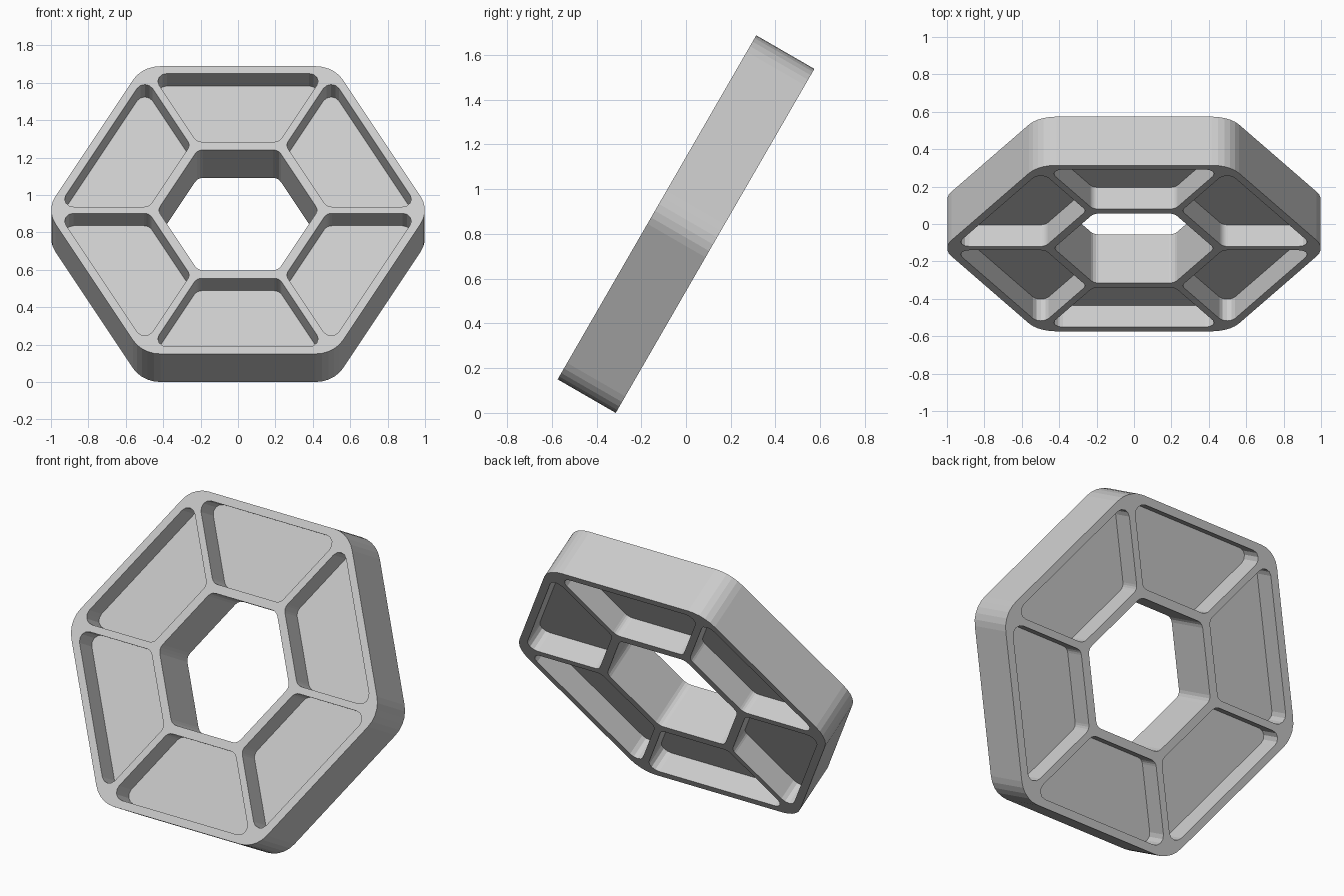
import bpy, bmesh
from math import radians, sin, cos, tan, pi
from mathutils import Vector, Matrix

if "Cube" in bpy.data.objects:
    bpy.data.objects.remove(bpy.data.objects["Cube"])

APO = 0.888      # centre to flat side of the outer hexagon
THICK = 0.30
TILT = radians(60)
DEPTH = 0.133    # pocket depth on each face
SPOKE = 0.04     # spoke width


def hexagon(apothem):
    r = apothem / cos(pi / 6)
    return [Vector((r * cos(k * pi / 3), r * sin(k * pi / 3))) for k in range(6)]


def rounded(pts, radius, segs):
    """Replace each corner of a counter-clockwise convex polygon by an arc."""
    out = []
    for i, p in enumerate(pts):
        a = (pts[i - 1] - p).normalized()
        b = (pts[(i + 1) % len(pts)] - p).normalized()
        half = a.angle(b) / 2
        centre = p + (a + b).normalized() * radius / sin(half)
        start = p + a * radius / tan(half) - centre
        sweep = pi - 2 * half
        for s in range(segs + 1):
            out.append(centre + Matrix.Rotation(sweep * s / segs, 2) @ start)
    return out


def prism(bm, outline, z0, z1):
    low = [bm.verts.new((p.x, p.y, z0)) for p in outline]
    high = [bm.verts.new((p.x, p.y, z1)) for p in outline]
    bm.faces.new(low[::-1])
    bm.faces.new(high)
    n = len(low)
    for i in range(n):
        j = (i + 1) % n
        bm.faces.new((low[i], low[j], high[j], high[i]))


def make_object(name, bm):
    mesh = bpy.data.meshes.new(name)
    bm.to_mesh(mesh)
    bm.free()
    ob = bpy.data.objects.new(name, mesh)
    bpy.context.collection.objects.link(ob)
    return ob


# Solid hexagonal plate
bm = bmesh.new()
prism(bm, rounded(hexagon(APO), 0.17, 5), -THICK / 2, THICK / 2)
body = make_object("hexagonal_ring", bm)

# Cutter: centre hole plus six trapezoid pockets on both faces
bm = bmesh.new()
prism(bm, rounded(hexagon(0.372), 0.05, 3), -THICK, THICK)
inner, outer = 0.421, 0.843
xi, xo = (a * tan(pi / 6) - SPOKE / 2 / cos(pi / 6) for a in (inner, outer))
trapezoid = rounded([Vector((-xi, inner)), Vector((xi, inner)),
                     Vector((xo, outer)), Vector((-xo, outer))], 0.048, 4)
for k in range(6):
    outline = [Matrix.Rotation(k * pi / 3, 2) @ p for p in trapezoid]
    prism(bm, outline, THICK / 2 - DEPTH, THICK)
    prism(bm, outline, -THICK, DEPTH - THICK / 2)
cutter = make_object("pocket_cutter", bm)
cutter.hide_render = True

cut = body.modifiers.new("pockets", 'BOOLEAN')
cut.operation = 'DIFFERENCE'
cut.solver = 'EXACT'
cut.object = cutter
bpy.context.view_layer.objects.active = body
bpy.ops.object.modifier_apply(modifier=cut.name)
bpy.data.objects.remove(cutter)

# Lean the ring back and stand it on the ground
body.rotation_euler.x = TILT
body.location.z = APO * sin(TILT) + THICK / 2 * cos(TILT)
